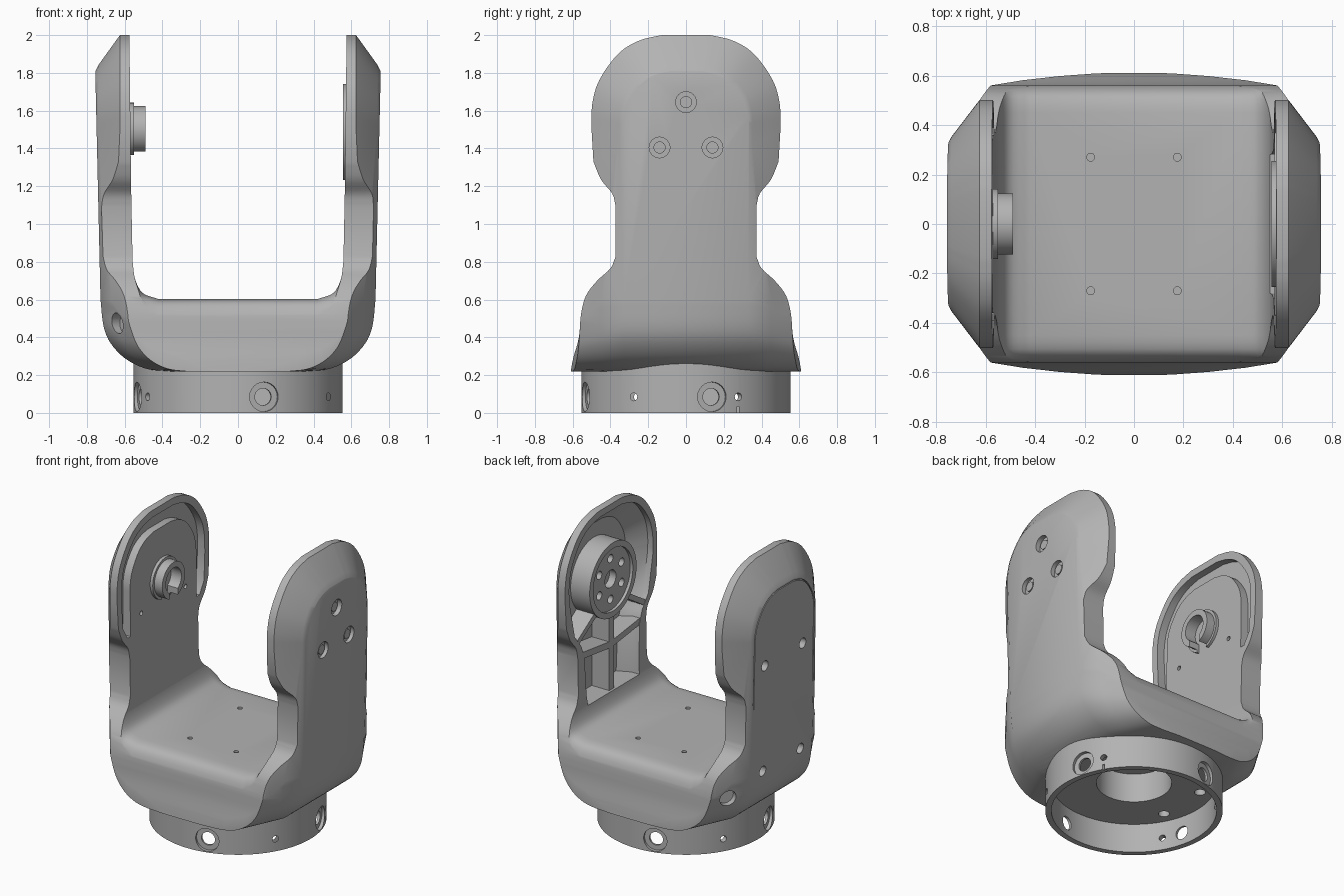
import bpy, bmesh
from math import cos, sin, pi, radians
from mathutils import Vector, Matrix

old = bpy.data.objects.get("Cube")
if old:
    bpy.data.objects.remove(old, do_unlink=True)

grey = bpy.data.materials.new("plain grey")
grey.use_nodes = True
colour = (0.45, 0.45, 0.45, 1)
grey.diffuse_color = colour
grey.node_tree.nodes["Principled BSDF"].inputs["Base Color"].default_value = colour


def finish_mesh(bm, name):
    bmesh.ops.recalc_face_normals(bm, faces=bm.faces)
    mesh = bpy.data.meshes.new(name)
    bm.to_mesh(mesh)
    bm.free()
    mesh.materials.append(grey)
    obj = bpy.data.objects.new(name, mesh)
    bpy.context.collection.objects.link(obj)
    return obj


def loft(name, rings):
    """Skin a list of equal-length closed rings and cap both ends."""
    bm = bmesh.new()
    rows = [[bm.verts.new(p) for p in ring] for ring in rings]
    n = len(rows[0])
    for a, b in zip(rows, rows[1:]):
        for i in range(n):
            j = (i + 1) % n
            bm.faces.new((a[i], a[j], b[j], b[i]))
    bm.faces.new(rows[0])
    bm.faces.new(rows[-1])
    return finish_mesh(bm, name)


def prism_x(name, outline, lo, hi):
    return loft(name, [[(x, y, z) for y, z in outline] for x in (lo, hi)])


def rod(name, centre, axis, radius, length, sides=48):
    bm = bmesh.new()
    turn = Vector(axis).to_track_quat('Z', 'Y').to_matrix().to_4x4()
    bmesh.ops.create_cone(bm, cap_ends=True, segments=sides, radius1=radius, radius2=radius,
                          depth=length, matrix=Matrix.Translation(centre) @ turn)
    return finish_mesh(bm, name)


def combine(target, tool, operation='DIFFERENCE'):
    mod = target.modifiers.new("combine", 'BOOLEAN')
    mod.operation = operation
    mod.solver = 'EXACT'
    mod.object = tool
    bpy.context.view_layer.objects.active = target
    bpy.ops.object.modifier_apply(modifier=mod.name)
    bpy.data.objects.remove(tool, do_unlink=True)


def drill(target, centre, axis, radius, length, sides=24):
    combine(target, rod("drill", centre, axis, radius, length, sides))


def smooth(points, steps=4):
    """Catmull-Rom curve through the points."""
    p = [Vector(q) for q in points]
    p = [p[0] * 2 - p[1]] + p + [p[-1] * 2 - p[-2]]
    out = []
    for a, b, c, d in zip(p, p[1:], p[2:], p[3:]):
        for k in range(steps):
            t = k / steps
            out.append(0.5 * (2 * b + (c - a) * t + (2 * a - 5 * b + 4 * c - d) * t ** 2
                              + (3 * b - a - 3 * c + d) * t ** 3))
    return [tuple(v) for v in out] + [tuple(p[-2])]


def mirrored(half):
    return list(half) + [(-a, b) for a, b in reversed(half)]


head = smooth([(0.5, 1.5), (0.497, 1.63), (0.46, 1.76), (0.36, 1.9), (0.25, 1.97), (0.13, 2.0)])


def arch(width, top, foot):
    """Rounded head outline scaled to a half width, with straight or tapered feet."""
    k = width / 0.5
    return mirrored(foot + [(y * k, top - (2 - z) * k) for y, z in head])


# Fork body: chamfered loft, trimmed by the front and side outlines
stations = [(0.77, 0.28, 1.77), (0.754, 0.322, 1.812), (0.738, 0.352, 1.843), (0.625, 0.5, 2.0),
            (0.6, 0.535, 2.03), (0.58, 0.56, 2.04), (0.45, 0.581, 2.05), (0.3, 0.598, 2.05),
            (0.15, 0.609, 2.05), (0, 0.612, 2.05)]
stations = [(-x, w, t) for x, w, t in stations] + stations[-2::-1]
body = loft("fork_body", [[(x, y, z) for y, z in arch(w, t, [(w, 0.1)])] for x, w, t in stations])

# Front outline whose lower corners round off towards the front and back edges
corner = smooth([(0.40, 0.22), (0.50, 0.238), (0.60, 0.29), (0.675, 0.37), (0.712, 0.46), (0.728, 0.6)])
tight = smooth([(0.29, 0.22), (0.38, 0.232), (0.46, 0.27), (0.52, 0.33), (0.558, 0.41), (0.61, 0.6)])


def front_ring(y):
    t = max(0, (abs(y) - 0.33) / 0.23)
    low = [(a + (c - a) * t, b + (d - b) * t) for (a, b), (c, d) in zip(corner, tight)]
    high = [(0.756 - 0.09 * t, 1.82), (0.758 - 0.09 * t, 2.2)]
    return [(x, y, z) for x, z in mirrored(low + high)]


combine(body, loft("front_trim", [front_ring(y) for y in (-0.7, -0.56, -0.45, -0.33,
                                                         0.33, 0.45, 0.56, 0.7)]), 'INTERSECT')

side = [(0.613, 0.1)] + smooth(
    [(0.61, 0.22), (0.597, 0.29), (0.567, 0.40), (0.556, 0.52), (0.53, 0.62), (0.47, 0.70),
     (0.40, 0.765), (0.372, 0.83)]) + smooth(
    [(0.372, 1.09), (0.39, 1.16), (0.45, 1.235), (0.49, 1.33)]) + head
combine(body, prism_x("side_trim", mirrored(side), -1, 1), 'INTERSECT')

# Channel between the arms, with filleted corners and a rolled front and back lip
channel = [(0.58, 2.2), (0.575, 2.0), (0.566, 1.2)] + smooth(
    [(0.558, 0.8), (0.545, 0.71), (0.505, 0.635), (0.42, 0.602)])
lip = smooth([(0.45, 0), (0.505, 0.012), (0.535, 0.037), (0.555, 0.08), (0.572, 0.15)], 2) + [(0.7, 0.2)]
lip = [(-y, d) for y, d in reversed(lip)] + lip
combine(body, loft("channel", [[(x, y, z - (d if z < 0.75 else 0)) for x, z in mirrored(channel)]
                               for y, d in lip]))

# Round base collar, hollow from below, with a central socket
combine(body, rod("collar", (0, 0, 0.15), (0, 0, 1), 0.553, 0.3, 96), 'UNION')
drill(body, (0, 0, 0.05), (0, 0, 1), 0.515, 0.3, 96)
drill(body, (0, 0, 0.2), (0, 0, 1), 0.235, 0.4, 48)
up = Vector((0, 0, 0.085))
for i in range(4):
    a = radians(14.5 + 90 * i)
    d = Vector((cos(a), sin(a), 0))
    drill(body, d * 0.575 + up, d, 0.078, 0.09)
    drill(body, d * 0.53 + up, d, 0.045, 0.2)
    b = radians((30, 150, 210, 330)[i])
    d = Vector((cos(b), sin(b), 0))
    drill(body, d * 0.53 + up, d, 0.021, 0.2)
combine(body, prism_x("collar_notch", [(0.27, -0.05), (0.28, -0.05), (0.28, 0.035), (0.27, 0.035)],
                      0.44, 0.6))

# Screw holes in the saddle and the collar ceiling, angled holes on the right-hand corners
for sy in (-1, 1):
    for sx in (-1, 1):
        drill(body, (sx * 0.175, sy * 0.27, 0.6), (0, 0, 1), 0.016, 0.08, 16)
        drill(body, (sx * 0.39, sy * 0.175, 0.2), (0, 0, 1), 0.035, 0.12)
    drill(body, (-0.66, sy * 0.47, 0.475), (-0.82, sy * 0.57, 0), 0.055, 0.16)

# Right arm: cover seam, cover screws, arched groove and pin holes
cover_gap = prism_x("cover_gap", arch(0.325, 1.8, [(0.325, 0.48)]), -0.9, -0.735)
combine(cover_gap, prism_x("cover_core", arch(0.318, 1.793, [(0.318, 0.487)]), -1, -0.6))
combine(body, cover_gap)
for sy in (-1, 1):
    for z in (0.59, 1.32):
        drill(body, (-0.74, sy * 0.205, z), (1, 0, 0), 0.035, 0.12)
    drill(body, (-0.57, sy * 0.24, 1.345), (1, 0, 0), 0.015, 0.06, 16)
groove = prism_x("groove", arch(0.452, 1.952, [(0.39, 1.23), (0.44, 1.31)]), -0.625, -0.5)
combine(groove, prism_x("groove_core", arch(0.36, 1.85, [(0.36, 1.0)]), -0.8, -0.4))
combine(body, groove)

# Left arm: hollow shell that follows the outer chamfer, and three countersunk screws
shell = [(0.5, 0.455, 1.955, 0), (0.61, 0.455, 1.955, 0), (0.70, 0.34, 1.84, 0.04)]
combine(body, loft("arm_pocket", [
    [(x, y, z) for y, z in arch(w, t, [(0.28 - e, 0.73), (0.30 - e, 1.07), (0.33 - e, 1.15),
                                       (0.40 - 2 * e, 1.24)])] for x, w, t, e in shell]))
parts = []
for name, y, z in (("top", 0, 1.645), ("front", -0.14, 1.405), ("back", 0.14, 1.405)):
    drill(body, (0.77, y, z), (1, 0, 0), 0.055, 0.10)
    parts.append(rod(name + "_screw_head", (0.722, y, z), (1, 0, 0), 0.032, 0.025, 24))

# Bearing disc inside the left arm
disc = rod("bearing_disc", (0.633, 0, 1.487), (1, 0, 0), 0.255, 0.156, 64)
drill(disc, (0.555, 0, 1.487), (1, 0, 0), 0.215, 0.04, 64)
drill(disc, (0.58, 0, 1.487), (1, 0, 0), 0.06, 0.09)
for i in range(6):
    a = i * pi / 3 + pi / 6
    drill(disc, (0.58, 0.14 * cos(a), 1.487 + 0.14 * sin(a)), (1, 0, 0), 0.028, 0.08, 16)


def rib(name, start, end, half):
    a, b = Vector(start), Vector(end)
    n = Vector((a.y - b.y, b.x - a.x)).normalized() * half
    return prism_x(name, [tuple(a + n), tuple(b + n), tuple(b - n), tuple(a - n)], 0.567, 0.71)


# Stiffening ribs from the disc to the arm walls
parts.append(rib("centre_rib", (0, 0.71), (0, 1.26), 0.025))
for s, word in ((-1, "front"), (1, "back")):
    parts.append(rib(word + "_diagonal_rib", (s * 0.17, 1.31), (s * 0.36, 1.19), 0.018))
    parts.append(rib(word + "_cross_rib", (0, 1.04), (s * 0.31, 1.08), 0.022))

# Split tube and flange on the right arm
flange = rod("pin_flange", (-0.565, 0, 1.5), (1, 0, 0), 0.142, 0.03)
tube = rod("pin_tube", (-0.535, 0, 1.5), (1, 0, 0), 0.124, 0.09)
for part in (flange, tube):
    drill(part, (-0.53, 0, 1.5), (1, 0, 0), 0.085, 0.2, 32)
    combine(part, prism_x("slot", mirrored([(0.045, 1.3), (0.045, 1.5)]), -0.7, -0.4))

# Smooth curved faces and keep crisp edges
for obj in [body, disc, flange, tube] + parts:
    bpy.ops.object.select_all(action='DESELECT')
    obj.select_set(True)
    bpy.context.view_layer.objects.active = obj
    bpy.ops.object.shade_smooth_by_angle(angle=radians(32))
